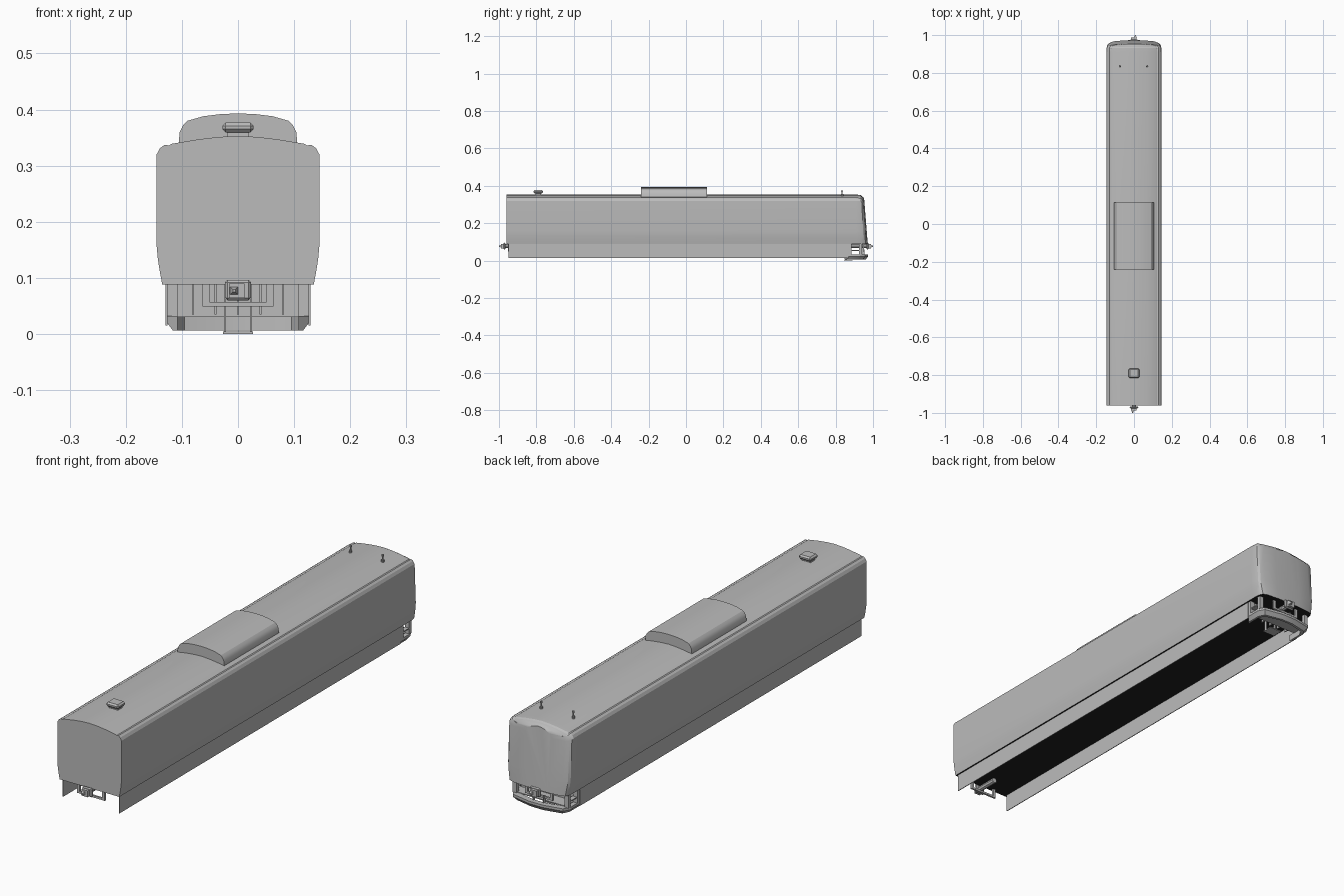
import bpy, bmesh
from math import pi
from mathutils import Matrix

cube = bpy.data.objects.get("Cube")
if cube:
    bpy.data.objects.remove(cube, do_unlink=True)


def material(name, value):
    m = bpy.data.materials.new(name)
    m.use_nodes = True
    color = (value, value, value, 1)
    m.diffuse_color = color
    m.node_tree.nodes["Principled BSDF"].inputs["Base Color"].default_value = color
    return m


GREY = material("plain grey", 0.5)
DARK = material("dark underside", 0.015)
parts = []


def finish(name, bm, *mats):
    bmesh.ops.recalc_face_normals(bm, faces=bm.faces)
    mesh = bpy.data.meshes.new(name)
    bm.to_mesh(mesh)
    bm.free()
    for m in mats or (GREY,):
        mesh.materials.append(m)
    ob = bpy.data.objects.new(name, mesh)
    bpy.context.collection.objects.link(ob)
    parts.append(ob)
    return ob


def box(name, x, y, z, mat=GREY, bevel=0):
    bm = bmesh.new()
    bmesh.ops.create_cube(bm, size=1)
    for v in bm.verts:
        for i, (a, b) in enumerate((x, y, z)):
            v.co[i] = a + (b - a) * (v.co[i] + 0.5)
    if bevel:
        bmesh.ops.bevel(bm, geom=bm.edges[:], offset=bevel, segments=1, affect='EDGES')
    return finish(name, bm, mat)


def pair(name, x, y, z, mat=GREY):
    box("left_" + name, x, y, z, mat)
    box("right_" + name, (-x[1], -x[0]), y, z, mat)


def cylinder(name, r, depth, center, axis='Z', sides=10, r2=None):
    bm = bmesh.new()
    bmesh.ops.create_cone(bm, cap_ends=True, segments=sides, radius1=r,
                          radius2=r if r2 is None else r2, depth=depth)
    if axis == 'Y':
        bm.transform(Matrix.Rotation(pi / 2, 4, 'X'))
    bm.transform(Matrix.Translation(center))
    return finish(name, bm)


def mirrored(half):
    return half + [(-x, z) for x, z in reversed(half) if x > 0]


def loft(rings):
    # Skin a list of closed point rings and cap both ends
    bm = bmesh.new()
    rows = [[bm.verts.new(p) for p in ring] for ring in rings]
    n = len(rows[0])
    for a, b in zip(rows, rows[1:]):
        for i in range(n):
            j = (i + 1) % n
            bm.faces.new((a[i], a[j], b[j], b[i]))
    bm.faces.new(rows[0])
    bm.faces.new(rows[-1])
    return bm


# Car body: flat front end, softly rounded and raked back end
BASE, HEIGHT = 0.088, 0.265
section = mirrored([(0.135, 0.088), (0.14, 0.115), (0.143, 0.135), (0.145, 0.157),
                    (0.145, 0.32), (0.139, 0.331), (0.131, 0.337), (0.123, 0.336),
                    (0.118, 0.339), (0.07, 0.347), (0.035, 0.351), (0, 0.353)])
stations = [(-0.96, 1, 1, 0), (0.91, 1, 1, 0), (0.935, 0.995, 0.995, 0.2),
            (0.95, 0.975, 0.98, 0.6), (0.96, 0.93, 0.96, 0.9),
            (0.967, 0.8, 0.945, 1), (0.972, 0.4, 0.942, 1)]
rings = []
for y, sx, sz, rake in stations:
    rings.append([(x * sx, y - 0.02 * rake * (z - BASE) / HEIGHT, BASE + (z - BASE) * sz)
                  for x, z in section])
bm = loft(rings)
bmesh.ops.recalc_face_normals(bm, faces=bm.faces)
for f in bm.faces:
    f.material_index = 1 if f.normal.z < -0.9 else 0
finish("car_body", bm, GREY, DARK)

# Roof pod
pod = mirrored([(0.106, 0.335), (0.104, 0.36), (0.098, 0.372), (0.09, 0.38),
                (0.062, 0.388), (0.03, 0.392), (0, 0.393)])
finish("roof_pod", loft([[(x, y, z) for x, z in pod] for y in (-0.24, 0.113)]))

# Roof vent and antennas
box("vent_stem", (-0.02, 0.02), (-0.805, -0.775), (0.348, 0.362))
box("vent_cap", (-0.028, 0.028), (-0.815, -0.765), (0.359, 0.377), bevel=0.006)
for name, x in (("left_antenna", 0.07), ("right_antenna", -0.075)):
    cylinder(name + "_base", 0.006, 0.012, (x, 0.835, 0.35))
    cylinder(name + "_rod", 0.003, 0.03, (x, 0.835, 0.36))
    cylinder(name + "_tip", 0.005, 0.006, (x, 0.835, 0.373))

# Side skirts
pair("skirt", (0.126, 0.129), (-0.95, 0.87), (0.015, 0.09))

# Couplers with their hanging frames at both ends
for end, s in (("front", -1), ("back", 1)):
    def span(a, b):
        return tuple(sorted((s * a, s * b)))
    cylinder(end + "_coupler_shaft", 0.011, 0.1, (0, s * 0.925, 0.078), 'Y', 8)
    box(end + "_coupler_plate", (-0.023, 0.023), span(0.966, 0.976), (0.06, 0.096), bevel=0.004)
    box(end + "_coupler_head", (-0.016, 0.012), span(0.974, 0.988), (0.064, 0.09))
    bm = bmesh.new()
    bmesh.ops.create_cone(bm, cap_ends=True, segments=4, radius1=0.011, radius2=0.003, depth=0.014)
    bm.transform(Matrix.Rotation(pi / 4, 4, 'Z'))
    bm.transform(Matrix.Rotation(-s * pi / 2, 4, 'X'))
    bm.transform(Matrix.Translation((s * 0.007, s * 0.993, 0.077)))
    finish(end + "_coupler_cone", bm)
    box(end + "_frame_bar", (-0.063, 0.063), span(0.943, 0.951), (0.049, 0.057))
    pair(end + "_frame_post", (0.051, 0.063), span(0.943, 0.951), (0.055, 0.09))

# Back bumper: bevelled strip following a shallow pointed outline
outline = [(0.128, 0.87), (0.128, 0.93), (0.113, 0.957), (0.03, 0.973)]
path = outline + [(-x, y) for x, y in reversed(outline)]
rings = []
for x, y in path:
    k = 1 - 0.012 / 0.128
    rings.append([(x, y, 0.032), (x, y, 0.022), (x * k, y - 0.012, 0.006),
                  (x * 0.84, y - 0.022, 0.006), (x * 0.84, y - 0.022, 0.032)])
finish("back_bumper", loft(rings))

# Bumper carrier, ribs and corner steps
box("carrier_bulkhead", (-0.122, 0.122), (0.875, 0.88), (0.03, 0.09))
box("carrier_shelf", (-0.11, 0.11), (0.88, 0.935), (0.03, 0.034))
for i in range(5):
    x = -0.08 + 0.04 * i
    box(f"carrier_rib_{i + 1}", (x - 0.002, x + 0.002), (0.85, 0.876), (0.035, 0.088))
pair("step_post", (0.108, 0.128), (0.87, 0.885), (0.03, 0.09))
pair("step_plate", (0.108, 0.126), (0.925, 0.94), (0.03, 0.09))
pair("step_tread", (0.106, 0.126), (0.885, 0.925), (0.052, 0.056))
pair("guard_bar", (0.021, 0.025), (0.85, 0.86), (0.002, 0.088))
box("guard_foot", (-0.027, 0.027), (0.845, 0.89), (0, 0.004))
pair("bumper_link", (0.021, 0.025), (0.945, 0.955), (0.03, 0.06))

# Smooth shading with sharp creases kept
bpy.ops.object.select_all(action='DESELECT')
for ob in parts:
    ob.select_set(True)
bpy.context.view_layer.objects.active = parts[0]
bpy.ops.object.shade_smooth_by_angle(angle=0.4)
